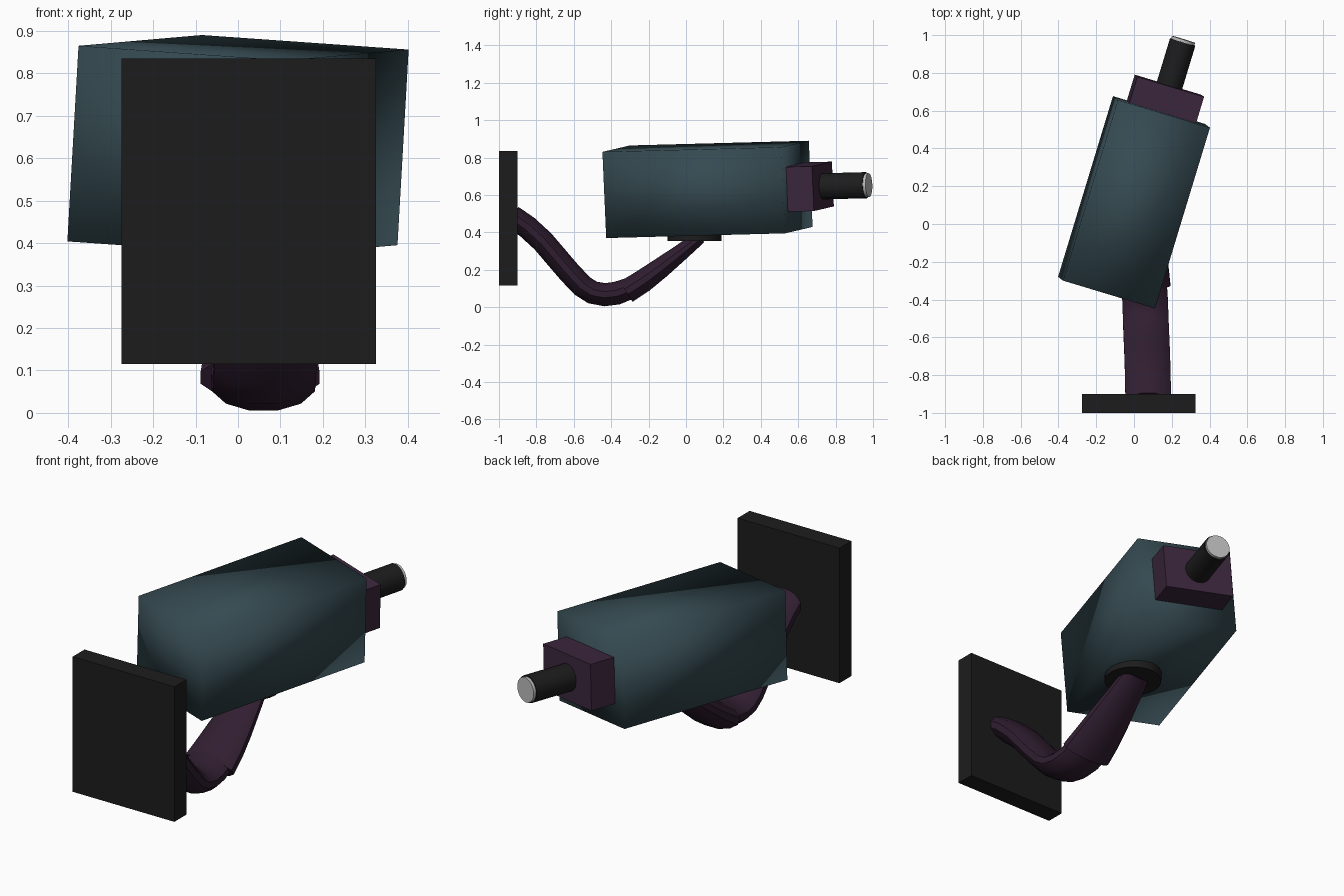
import bpy, bmesh, math
from mathutils import Vector, Matrix

if "Cube" in bpy.data.objects:
    bpy.data.objects.remove(bpy.data.objects["Cube"])


def material(name, rgb):
    m = bpy.data.materials.new(name)
    m.diffuse_color = (*rgb, 1)
    m.use_nodes = True
    m.node_tree.nodes["Principled BSDF"].inputs["Base Color"].default_value = m.diffuse_color
    return m


BLACK = material("black", (0.012, 0.012, 0.012))
TEAL = material("dark_teal", (0.035, 0.068, 0.082))
PURPLE = material("dark_purple", (0.045, 0.02, 0.048))
ARM = material("arm_purple", (0.03, 0.013, 0.03))
GLASS = material("glass_grey", (0.5, 0.5, 0.5))

# Pose of the camera housing: local y is the viewing axis
POSE = (Matrix.Translation((0, 0.115, 0.63))
        @ Matrix.Rotation(math.radians(-16.9), 4, 'Z')
        @ Matrix.Rotation(math.radians(1.45), 4, 'X')
        @ Matrix.Rotation(math.radians(3.85), 4, 'Y'))


def finish(name, bm, mat, matrix=Matrix(), smooth=None):
    bmesh.ops.recalc_face_normals(bm, faces=bm.faces)
    me = bpy.data.meshes.new(name)
    bm.to_mesh(me)
    bm.free()
    ob = bpy.data.objects.new(name, me)
    bpy.context.collection.objects.link(ob)
    ob.matrix_world = matrix
    me.materials.append(mat)
    if smooth:
        bpy.ops.object.select_all(action='DESELECT')
        bpy.context.view_layer.objects.active = ob
        ob.select_set(True)
        bpy.ops.object.shade_smooth_by_angle(angle=math.radians(smooth))
    return ob


def box(name, centre, size, mat, matrix=Matrix(), smooth=None):
    bm = bmesh.new()
    bmesh.ops.create_cube(bm, size=1, matrix=Matrix.Translation(centre) @ Matrix.Diagonal((*size, 1)))
    return finish(name, bm, mat, matrix, smooth)


def cylinder(name, start, end, radius, sides, mat, matrix=Matrix()):
    a, b = Vector(start), Vector(end)
    turn = (b - a).to_track_quat('Z', 'Y').to_matrix().to_4x4()
    bm = bmesh.new()
    bmesh.ops.create_cone(bm, cap_ends=True, segments=sides, radius1=radius, radius2=radius,
                          depth=(b - a).length, matrix=Matrix.Translation((a + b) / 2) @ turn)
    return finish(name, bm, mat, matrix, 40)


def tube(name, stations, mat, sides=12):
    """Loft ellipses along stations of (x, y, z, half_width, half_thickness)."""
    bm = bmesh.new()
    pts = [Vector(s[:3]) for s in stations]
    rings = []
    for i, (x, y, z, w, t) in enumerate(stations):
        d = pts[min(i + 1, len(pts) - 1)] - pts[max(i - 1, 0)]
        up = Vector((0, -d.z, d.y)).normalized()
        ring = []
        for k in range(sides):
            a = 2 * math.pi * (k + 0.5) / sides
            ring.append(bm.verts.new(pts[i] + Vector((w * math.cos(a), 0, 0)) + up * t * math.sin(a)))
        rings.append(ring)
    for r, s in zip(rings, rings[1:]):
        for k in range(sides):
            n = (k + 1) % sides
            bm.faces.new((r[k], r[n], s[n], s[k]))
    bm.faces.new(rings[0])
    bm.faces.new(rings[-1])
    return finish(name, bm, mat, smooth=45)


# Wall plate
box("wall_plate", (0.025, -0.95, 0.475), (0.6, 0.1, 0.72), BLACK)

# Bracket arm: flattened tube in two overlapping lengths
tube("lower_arm", [
    (0.075, -0.93, 0.485, 0.125, 0.064),
    (0.074, -0.85, 0.43, 0.125, 0.064),
    (0.072, -0.765, 0.352, 0.125, 0.064),
    (0.070, -0.695, 0.27, 0.125, 0.064),
    (0.067, -0.625, 0.188, 0.125, 0.064),
    (0.064, -0.555, 0.114, 0.125, 0.064),
    (0.062, -0.50, 0.079, 0.125, 0.064),
    (0.060, -0.435, 0.067, 0.125, 0.064),
    (0.057, -0.37, 0.075, 0.125, 0.064),
    (0.055, -0.29, 0.105, 0.12, 0.060)], ARM)
tube("upper_arm", [
    (0.052, -0.32, 0.083, 0.145, 0.066),
    (0.052, -0.23, 0.14, 0.135, 0.064),
    (0.051, -0.135, 0.21, 0.12, 0.057),
    (0.050, -0.035, 0.287, 0.10, 0.047),
    (0.048, 0.075, 0.375, 0.08, 0.037)], ARM)

# Mounting disc under the housing
cylinder("mount_disc", (0.045, 0.045, 0.355), (0.045, 0.045, 0.42), 0.145, 24, BLACK)

# Housing, front block and lens
box("housing", (0, 0, 0), (0.51, 1.0, 0.462), TEAL, POSE, smooth=180)
box("front_block", (0, 0.555, 0), (0.37, 0.18, 0.24), PURPLE, POSE)
cylinder("lens_barrel", (0, 0.6, 0), (0, 0.887, 0), 0.07, 24, BLACK, POSE)
cylinder("lens_glass", (0, 0.87, 0), (0, 0.902, 0), 0.064, 24, GLASS, POSE)
